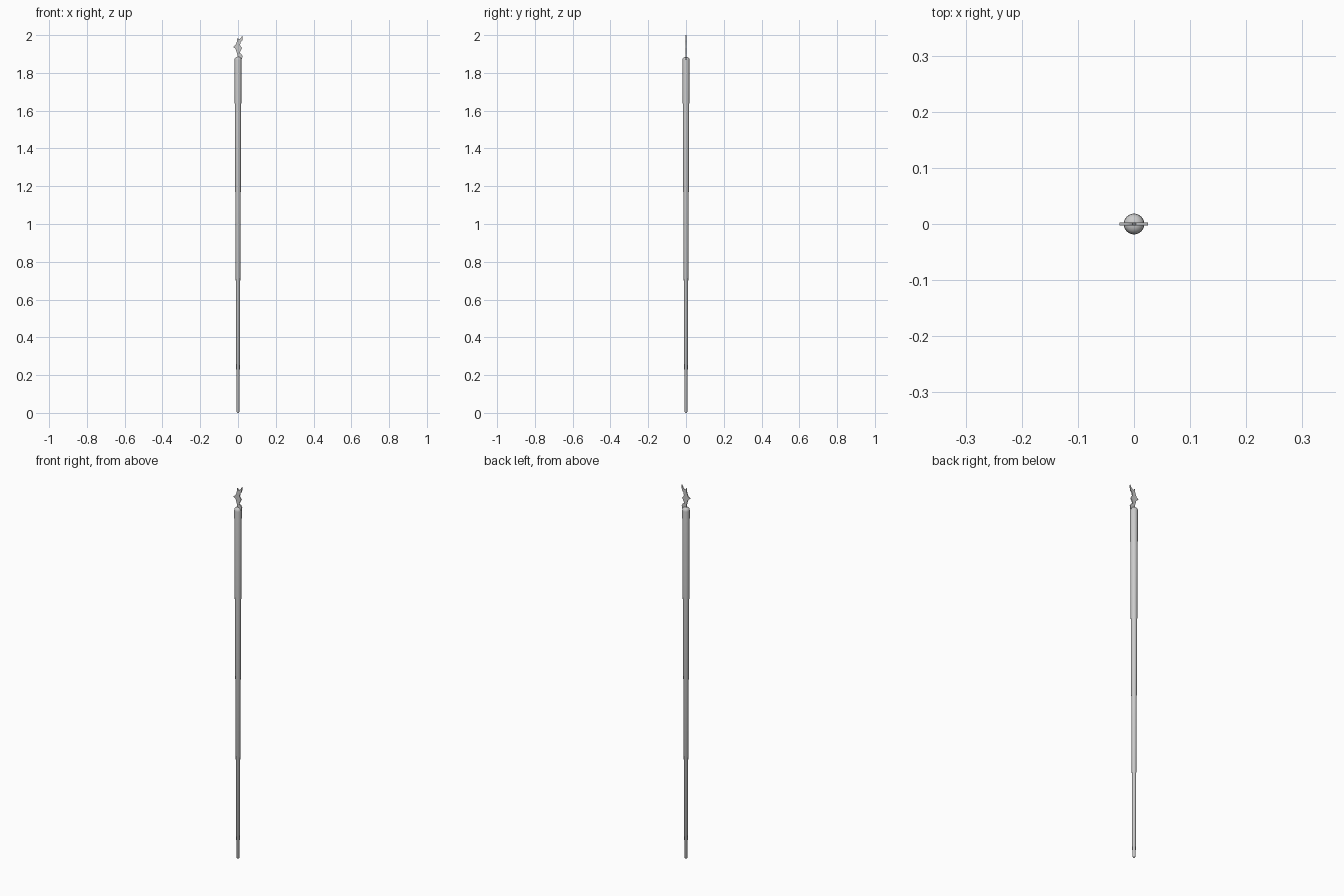
import bpy, bmesh, math

if "Cube" in bpy.data.objects:
    bpy.data.objects.remove(bpy.data.objects["Cube"])


def finish(name, bm):
    bmesh.ops.recalc_face_normals(bm, faces=bm.faces)
    mesh = bpy.data.meshes.new(name)
    bm.to_mesh(mesh)
    bm.free()
    obj = bpy.data.objects.new(name, mesh)
    bpy.context.collection.objects.link(obj)
    bpy.ops.object.select_all(action='DESELECT')
    obj.select_set(True)
    bpy.context.view_layer.objects.active = obj
    bpy.ops.object.shade_smooth_by_angle(angle=math.radians(40))
    return obj


def lathe(name, profile, sides=32):
    bm = bmesh.new()
    verts = [bm.verts.new((r, 0, z)) for r, z in profile]
    edges = [bm.edges.new(pair) for pair in zip(verts, verts[1:])]
    bmesh.ops.spin(bm, geom=verts + edges, axis=(0, 0, 1), cent=(0, 0, 0),
                   angle=math.tau, steps=sides)
    bmesh.ops.remove_doubles(bm, verts=bm.verts, dist=1e-5)
    return finish(name, bm)


# Tapered shaft with rounded ends
lathe("shaft", [(0, 0), (0.005, 0.001), (0.008, 0.006), (0.0185, 1.868),
                (0.0175, 1.876), (0.013, 1.882), (0.007, 1.885), (0, 1.886)])

# Thin flame-shaped finial: outline extruded along y
outline = [(0.003, 1.865), (0.021, 1.873), (0.024, 1.888), (0.017, 1.901),
           (0.008, 1.903), (0.012, 1.914), (0.021, 1.932), (0.011, 1.945),
           (0.013, 1.962), (0.023, 1.972), (0.025, 2.0), (0.015, 1.984),
           (0.004, 1.977), (-0.003, 1.987), (-0.006, 1.965),
           (-0.013, 1.947), (-0.026, 1.937), (-0.013, 1.928),
           (-0.008, 1.912), (-0.004, 1.898), (-0.002, 1.88)]
bm = bmesh.new()
face = bm.faces.new([bm.verts.new((x, -0.0025, z)) for x, z in outline])
out = bmesh.ops.extrude_face_region(bm, geom=[face])
moved = [v for v in out["geom"] if isinstance(v, bmesh.types.BMVert)]
bmesh.ops.translate(bm, verts=moved, vec=(0, 0.005, 0))
finish("flame_finial", bm)
